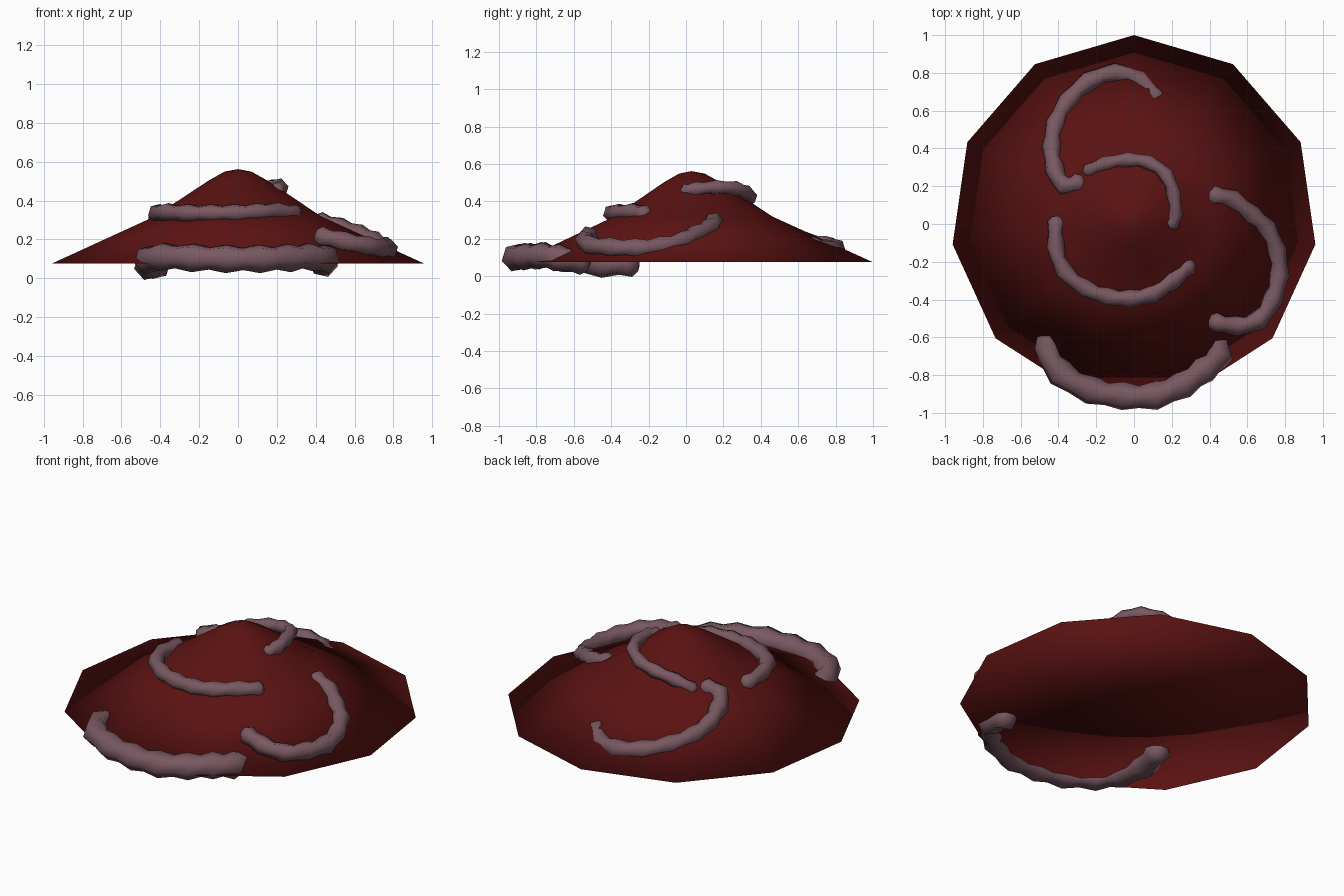
import bpy, bmesh, math
from mathutils import Vector

if "Cube" in bpy.data.objects:
    bpy.data.objects.remove(bpy.data.objects["Cube"])


def material(name, rgb):
    m = bpy.data.materials.new(name)
    m.diffuse_color = (*rgb, 1)
    m.use_nodes = True
    m.node_tree.nodes["Principled BSDF"].inputs["Base Color"].default_value = m.diffuse_color
    return m


RED = material("dark red", (0.105, 0.006, 0.006))
MAUVE = material("dusty mauve", (0.19, 0.098, 0.12))


def finish(name, bm, mat):
    bmesh.ops.recalc_face_normals(bm, faces=bm.faces)
    me = bpy.data.meshes.new(name)
    bm.to_mesh(me)
    bm.free()
    for p in me.polygons:
        p.use_smooth = True
    me.materials.append(mat)
    ob = bpy.data.objects.new(name, me)
    bpy.context.collection.objects.link(ob)


def loft(bm, rings, start, end):
    """Skin a list of point rings and close both ends with a fan."""
    vs = [[bm.verts.new(p) for p in r] for r in rings]
    n = len(vs[0])
    for a, b in zip(vs, vs[1:]):
        for i in range(n):
            j = (i + 1) % n
            bm.faces.new((a[i], a[j], b[j], b[i]))
    for ring, tip in ((vs[0], start), (vs[-1], end)):
        t = bm.verts.new(tip)
        for i in range(n):
            bm.faces.new((ring[i], ring[(i + 1) % n], t))


# Eleven-sided cone with a rounded peak and a flat underside
CY = 0.03
PROFILE = [(0.97, 0.075), (0.43, 0.32), (0.28, 0.42), (0.15, 0.505), (0.07, 0.549)]
bm = bmesh.new()
rings = []
for r, z in PROFILE:
    angles = [math.pi / 2 + k * math.tau / 11 for k in range(11)]
    rings.append([(r * math.cos(a), CY + r * math.sin(a), z) for a in angles])
loft(bm, rings, (0, CY, 0.075), (0, CY, 0.562))
finish("cone_mound", bm, RED)


# Knobbly tendrils: tubes whose rings swell and pinch along a path
def tendril(name, points, radius, sides=6):
    pts = [Vector(p) for p in points]
    path = []
    for i, (a, b) in enumerate(zip(pts, pts[1:])):
        p0 = pts[max(i - 1, 0)]
        p3 = pts[min(i + 2, len(pts) - 1)]
        path += [a, (a + b) * 0.5625 - (p0 + p3) * 0.0625]
    path.append(pts[-1])
    rings = []
    for i, c in enumerate(path):
        t = (path[min(i + 1, len(path) - 1)] - path[max(i - 1, 0)]).normalized()
        side = t.cross(Vector((0, 0, 1))).normalized()
        up = side.cross(t)
        r = radius * (1.15 if i % 2 == 0 else 0.9)
        rings.append([c + r * (side * math.cos(a) + up * math.sin(a))
                      for a in ((k + 0.5) * math.tau / sides + 0.3 for k in range(sides))])
    first, last = (path[0] - path[1]).normalized(), (path[-1] - path[-2]).normalized()
    # narrower rings round off the ends
    for idx, d in ((0, first), (-1, last)):
        c = path[idx]
        cap = [c + (p - c) * 0.6 + d * radius * 0.6 for p in rings[idx]]
        rings.insert(0, cap) if idx == 0 else rings.append(cap)
    bm = bmesh.new()
    loft(bm, rings, path[0] + first * radius * 0.8, path[-1] + last * radius * 0.8)
    finish(name, bm, MAUVE)


tendril("front_lower_tendril", [
    (-0.42, -0.30, 0.07), (-0.46, -0.45, 0.065), (-0.46, -0.65, 0.095), (-0.39, -0.79, 0.11),
    (-0.23, -0.88, 0.105), (-0.06, -0.91, 0.10), (0.11, -0.91, 0.10), (0.26, -0.85, 0.105),
    (0.37, -0.77, 0.11), (0.45, -0.69, 0.10), (0.44, -0.56, 0.08)], 0.067)

tendril("front_upper_tendril", [
    (-0.41, 0.01, 0.325), (-0.415, -0.12, 0.335), (-0.37, -0.25, 0.34), (-0.26, -0.34, 0.335),
    (-0.14, -0.385, 0.335), (-0.02, -0.395, 0.335), (0.10, -0.37, 0.34), (0.21, -0.295, 0.345),
    (0.29, -0.22, 0.335)], 0.043)

tendril("right_tendril", [
    (0.42, 0.15, 0.29), (0.52, 0.13, 0.26), (0.62, 0.05, 0.225), (0.70, -0.02, 0.19),
    (0.755, -0.14, 0.16), (0.77, -0.27, 0.15), (0.735, -0.40, 0.155), (0.66, -0.51, 0.165),
    (0.54, -0.54, 0.19), (0.43, -0.52, 0.215)], 0.048)

tendril("back_left_tendril", [
    (0.12, 0.67, 0.165), (0.03, 0.765, 0.145), (-0.10, 0.80, 0.15), (-0.24, 0.755, 0.165),
    (-0.35, 0.65, 0.185), (-0.415, 0.53, 0.21), (-0.435, 0.41, 0.24), (-0.42, 0.29, 0.285),
    (-0.37, 0.20, 0.325), (-0.29, 0.22, 0.35)], 0.047)

tendril("peak_tendril", [
    (-0.24, 0.28, 0.35), (-0.15, 0.32, 0.395), (-0.03, 0.34, 0.425), (0.08, 0.325, 0.445),
    (0.17, 0.26, 0.47), (0.21, 0.16, 0.475), (0.22, 0.05, 0.465), (0.20, 0.0, 0.455)], 0.036)
